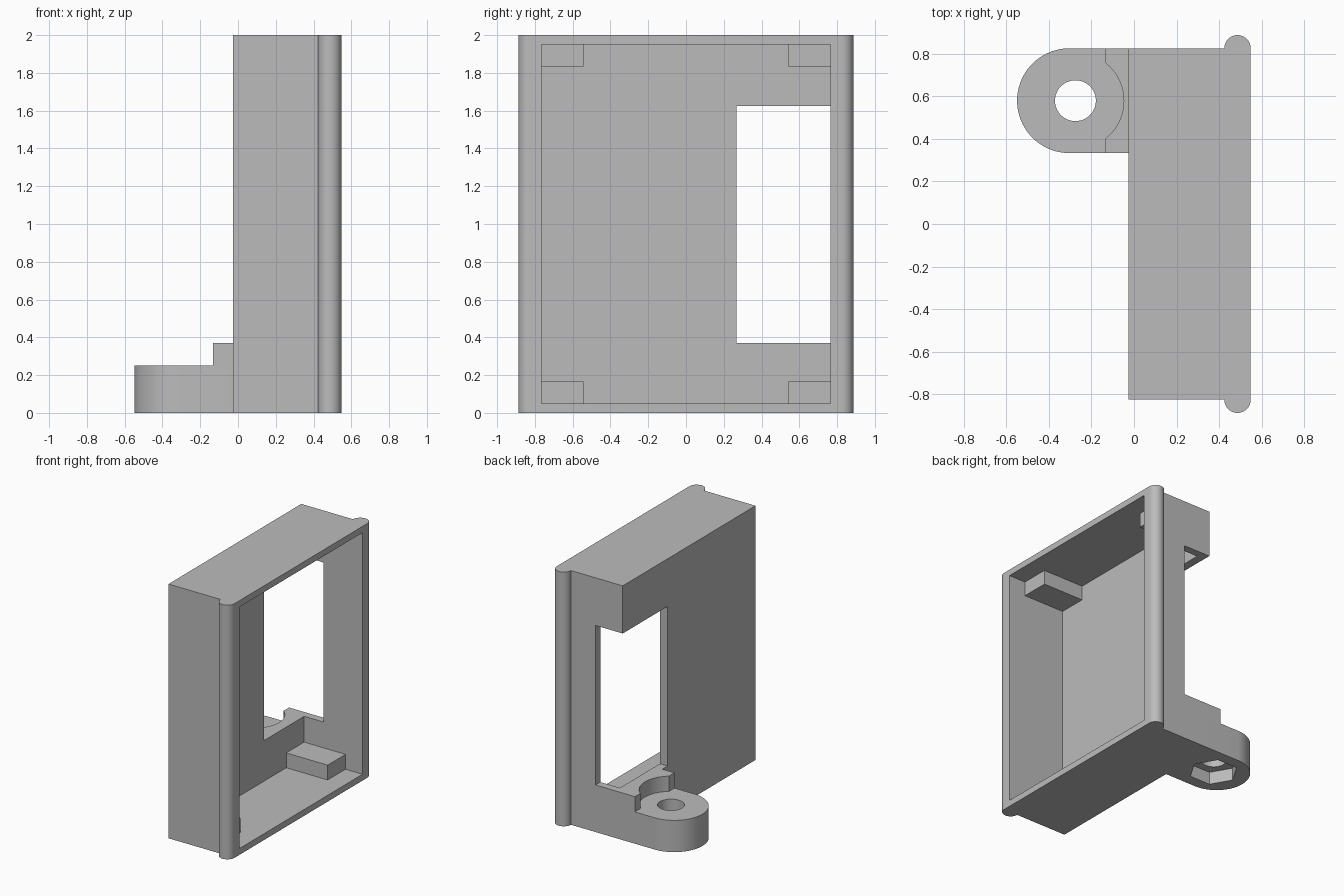
import bpy, bmesh, math

if "Cube" in bpy.data.objects:
    bpy.data.objects.remove(bpy.data.objects["Cube"], do_unlink=True)

# Single plain grey
grey = bpy.data.materials.new("plain_grey")
grey.use_nodes = True
colour = (0.5, 0.5, 0.5, 1)
grey.diffuse_color = colour
grey.node_tree.nodes["Principled BSDF"].inputs["Base Color"].default_value = colour


def arc(cx, cy, r, start, end, steps=24):
    """Points along an arc, angles in degrees."""
    angles = [math.radians(start + (end - start) * i / steps) for i in range(steps + 1)]
    return [(cx + r * math.cos(a), cy + r * math.sin(a)) for a in angles]


def prism(name, outline, z0, z1):
    """Extrude a counter-clockwise plan outline from z0 to z1."""
    bm = bmesh.new()
    base = bm.faces.new([bm.verts.new((x, y, z0)) for x, y in outline])
    top = bmesh.ops.extrude_face_region(bm, geom=[base])["geom"]
    for v in top:
        if isinstance(v, bmesh.types.BMVert):
            v.co.z = z1
    bmesh.ops.recalc_face_normals(bm, faces=bm.faces)
    mesh = bpy.data.meshes.new(name)
    bm.to_mesh(mesh)
    bm.free()
    mesh.materials.append(grey)
    obj = bpy.data.objects.new(name, mesh)
    bpy.context.collection.objects.link(obj)
    return obj


def box(name, x0, x1, y0, y1, z0, z1):
    return prism(name, [(x0, y0), (x1, y0), (x1, y1), (x0, y1)], z0, z1)


def activate(obj):
    bpy.ops.object.select_all(action="DESELECT")
    obj.select_set(True)
    bpy.context.view_layer.objects.active = obj


def cut(obj, cutter):
    """Subtract the cutter and discard it."""
    activate(obj)
    mod = obj.modifiers.new("cut", "BOOLEAN")
    mod.operation = "DIFFERENCE"
    mod.solver = "EXACT"
    mod.object = cutter
    bpy.ops.object.modifier_apply(modifier=mod.name)
    bpy.data.objects.remove(cutter, do_unlink=True)


def smooth(obj):
    activate(obj)
    bpy.ops.object.shade_smooth_by_angle(angle=math.radians(30))


BACK, FRONT, SIDE = -0.027, 0.548, 0.825
INNER_BACK, INNER_SIDE = 0.04, 0.765
RIDGE = 0.062

# Open tray with a rounded ridge down each side of the rim
rim_x = FRONT - RIDGE
outline = [(BACK, -SIDE)]
outline += arc(rim_x, -SIDE, RIDGE, 180, 360)
outline += arc(rim_x, SIDE, RIDGE, 0, 180)
outline += [(BACK, SIDE)]
case = prism("case", outline, 0, 2)
cut(case, box("cavity", INNER_BACK, 1, -INNER_SIDE, INNER_SIDE, 0.05, 1.95))

# Window through the back panel, wrapping round the corner
cut(case, box("window", -0.2, 0.21, 0.267, 1, 0.37, 1.625))
smooth(case)

# Four support blocks in the inner corners
for side, y0, y1 in (("right", -0.77, -0.543), ("left", 0.543, 0.77)):
    for level, z0, z1 in (("lower", 0.045, 0.167), ("upper", 1.835, 1.955)):
        box(f"{level}_{side}_support", 0.035, 0.4, y0, y1, z0, z1)

# Rounded mounting lug with a bolt hole and a hexagonal nut pocket below
HOLE_X, HOLE_Y = -0.275, 0.579
lug_outline = [(BACK, 0.333), (BACK, SIDE)] + arc(-0.303, HOLE_Y, 0.246, 90, 270, 48)
lug = prism("mounting_lug", lug_outline, 0, 0.25)
cut(lug, prism("bolt_hole", arc(HOLE_X, HOLE_Y, 0.096, 0, 352.5, 47), -0.1, 0.4))
cut(lug, prism("nut_pocket", arc(HOLE_X, HOLE_Y, 0.18, 0, 300, 5), -0.1, 0.1))
smooth(lug)

# Raised step behind the lug, scooped for bolt head clearance
step = box("lug_step", -0.133, BACK, 0.333, SIDE, 0.25, 0.37)
cut(step, prism("clearance", arc(HOLE_X, HOLE_Y, 0.227, 0, 355, 71), 0.2, 0.5))
smooth(step)
